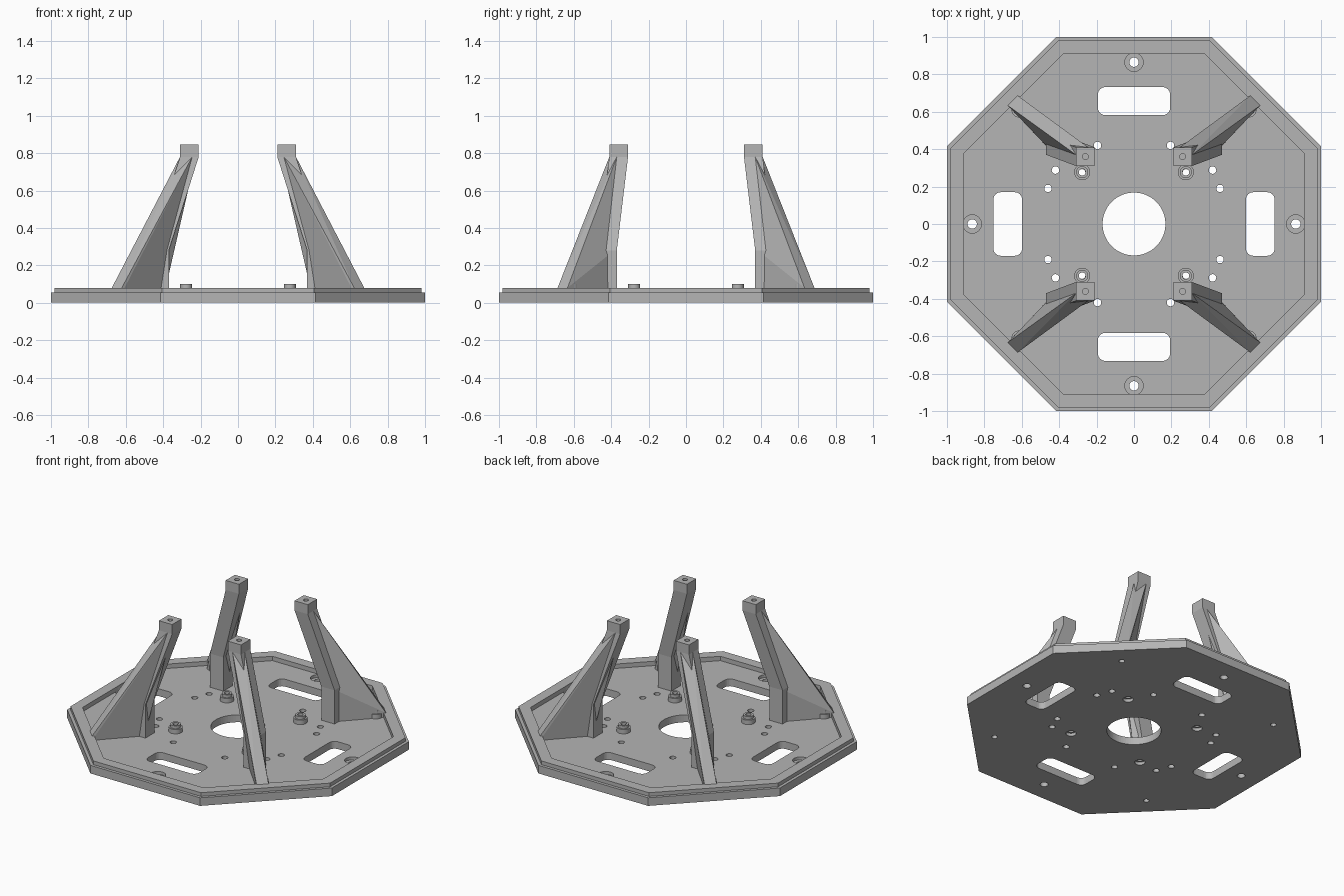
import bpy, bmesh, math

cube = bpy.data.objects.get("Cube")
if cube:
    bpy.data.objects.remove(cube, do_unlink=True)

GREY = (0.46, 0.46, 0.46, 1)
mat = bpy.data.materials.new("matte grey")
mat.use_nodes = True
mat.diffuse_color = GREY
mat.node_tree.nodes["Principled BSDF"].inputs["Base Color"].default_value = GREY

FLOOR, RIM = 0.05, 0.08
QUADS = [(1, 1), (-1, 1), (-1, -1), (1, -1)]


def circle(x, y, r, n=32):
    return [(x + r * math.cos(math.tau * i / n), y + r * math.sin(math.tau * i / n)) for i in range(n)]


def rounded_rect(x, y, hx, hy, r=0.04, n=6):
    pts = []
    for q, (sx, sy) in enumerate(QUADS):
        for i in range(n + 1):
            a = (q + i / n) * math.pi / 2
            pts.append((x + sx * (hx - r) + r * math.cos(a), y + sy * (hy - r) + r * math.sin(a)))
    return pts


def octagon(half):
    r = half / math.cos(math.pi / 8)
    return [(r * math.cos(math.pi * (i + 0.5) / 4), r * math.sin(math.pi * (i + 0.5) / 4)) for i in range(8)]


def square(x, y, h=0.05):
    return [(x + sx * h, y + sy * h) for sx, sy in QUADS]


def loft(bm, sections, closed=False):
    """Bridge (outline, z) sections; cap the ends, or join them into a ring."""
    rings = [[bm.verts.new((x, y, z)) for x, y in pts] for pts, z in sections]
    pairs = list(zip(rings, rings[1:]))
    if closed:
        pairs.append((rings[-1], rings[0]))
    for a, b in pairs:
        for i in range(len(a)):
            j = (i + 1) % len(a)
            bm.faces.new((a[i], a[j], b[j], b[i]))
    if not closed:
        bm.faces.new(rings[0][::-1])
        bm.faces.new(rings[-1])


def finish(bm, name, smooth=False):
    bmesh.ops.recalc_face_normals(bm, faces=bm.faces[:])
    me = bpy.data.meshes.new(name)
    bm.to_mesh(me)
    bm.free()
    me.materials.append(mat)
    ob = bpy.data.objects.new(name, me)
    bpy.context.collection.objects.link(ob)
    if smooth:
        bpy.ops.object.select_all(action='DESELECT')
        ob.select_set(True)
        bpy.context.view_layer.objects.active = ob
        bpy.ops.object.shade_smooth_by_angle(angle=math.radians(35))
    return ob


def cut(ob, cutters):
    """Subtract each cutter and bake the result."""
    for c in cutters:
        c.hide_render = True
        m = ob.modifiers.new("cut", 'BOOLEAN')
        m.operation, m.solver, m.object = 'DIFFERENCE', 'EXACT', c
    dg = bpy.context.evaluated_depsgraph_get()
    me = bpy.data.meshes.new_from_object(ob.evaluated_get(dg))
    ob.modifiers.clear()
    ob.data = me
    for c in cutters:
        bpy.data.objects.remove(c, do_unlink=True)


def prisms(name, outlines, z0, z1):
    bm = bmesh.new()
    for pts in outlines:
        loft(bm, [(pts, z0), (pts, z1)])
    return finish(bm, name)


# Octagonal plate with stepped edge and raised rim
bm = bmesh.new()
loft(bm, [(octagon(h), z) for h, z in
          [(1, 0), (1, 0.055), (0.98, 0.055), (0.98, RIM), (0.91, RIM), (0.91, FLOOR)]])
plate = finish(bm, "base_plate")

# Openings in the plate
S = 0.865
edge = [(S, 0), (-S, 0), (0, S), (0, -S)]
openings = [circle(0, 0, 0.168, 64)]
for s in (1, -1):
    openings += [rounded_rect(0, s * 0.657, 0.193, 0.075), rounded_rect(s * 0.675, 0, 0.077, 0.17)]
openings += [circle(x, y, 0.025) for x, y in edge]
for sx, sy in QUADS:
    for x, y, r in [(0.46, 0.19, 0.02), (0.42, 0.288, 0.02), (0.195, 0.42, 0.02),
                    (0.278, 0.275, 0.018), (0.612, 0.612, 0.018)]:
        openings.append(circle(sx * x, sy * y, r, 20))
through = prisms("through_cutter", openings, -0.1, 0.2)
sinks = prisms("sink_cutter", [circle(x, y, 0.049) for x, y in edge], 0.03, 0.07)
under = prisms("under_cutter", [circle(sx * 0.278, sy * 0.275, 0.032) for sx, sy in QUADS], -0.05, 0.02)
cut(plate, [through, sinks, under])

for sx, sy in QUADS:
    side = ("back" if sy > 0 else "front") + ("_left" if sx > 0 else "_right")

    # Stepped hollow standoffs
    for name, p in (("inner_standoff_", 0.277), ("outer_standoff_", 0.612)):
        bm = bmesh.new()
        rings = [(0.043, FLOOR), (0.043, 0.08), (0.032, 0.08), (0.032, 0.1), (0.018, 0.1), (0.018, FLOOR)]
        loft(bm, [(circle(sx * p, sy * p, r), z) for r, z in rings], closed=True)
        finish(bm, name + side, smooth=True)

    # Bent square column with a screw hole in its top
    bm = bmesh.new()
    path = [(0.42, 0.42, FLOOR), (0.42, 0.42, 0.28), (0.26, 0.36, 0.78), (0.26, 0.36, 0.845)]
    loft(bm, [(square(sx * x, sy * y), z) for x, y, z in path])
    column = finish(bm, "leg_column_" + side)
    cut(column, [prisms("screw_cutter", [circle(sx * 0.26, sy * 0.36, 0.016, 20)], 0.79, 0.9)])

    # Diagonal web bracing the column
    bm = bmesh.new()
    d = 0.0265
    pts = [(0.648, 0.660, FLOOR), (0.648, 0.660, RIM), (0.42, 0.42, FLOOR), (0.41, 0.41, 0.28)]
    corners = [(x + k * d, y - k * d, z) for x, y, z in pts for k in (1, -1)]
    corners += [(0.31, 0.37, 0.78), (0.245, 0.41, 0.78), (0.30, 0.35, 0.74), (0.235, 0.39, 0.74)]
    vs = [bm.verts.new((sx * x, sy * y, z)) for x, y, z in corners]
    hull = bmesh.ops.convex_hull(bm, input=vs)
    junk = {v for v in hull["geom_interior"] + hull["geom_unused"] if isinstance(v, bmesh.types.BMVert)}
    bmesh.ops.delete(bm, geom=list(junk), context='VERTS')
    finish(bm, "leg_web_" + side)
